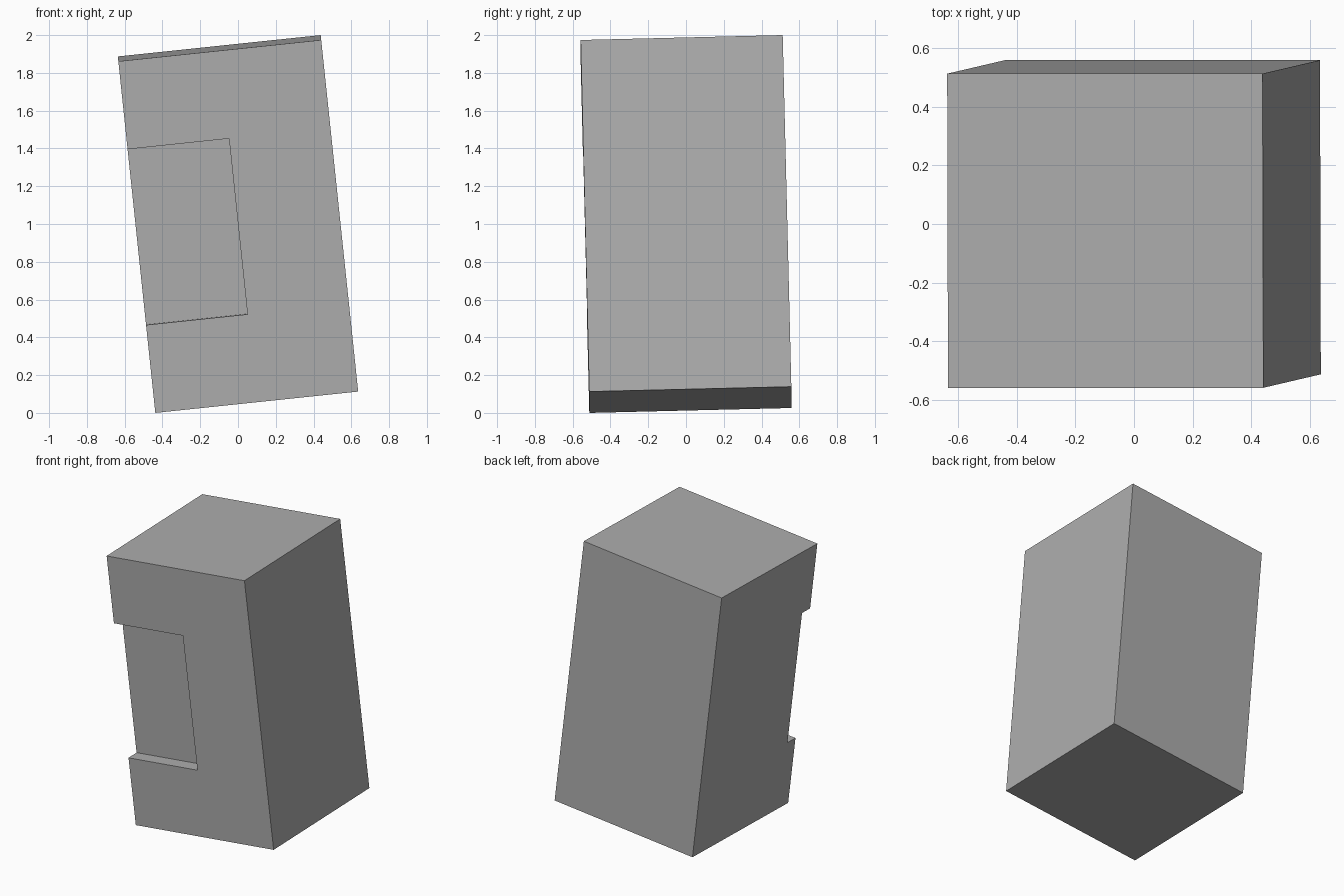
import bpy
from math import radians
from mathutils import Euler, Matrix, Vector

old = bpy.data.objects.get("Cube")
if old:
    bpy.data.objects.remove(old, do_unlink=True)

WIDTH, DEPTH, HEIGHT = 1.08, 1.07, 1.872
RECESS_DEPTH = 0.09
OVERSHOOT = 0.1

# Whole block leans to one side and slightly forward
lean = Matrix.Translation((0, 0, 1)) @ Euler((radians(1.4), radians(-6), 0)).to_matrix().to_4x4()


def box(name, low, high):
    """Box between two corners in the block's own leaning frame."""
    low, high = Vector(low), Vector(high)
    bpy.ops.mesh.primitive_cube_add(size=1)
    obj = bpy.context.object
    obj.name = obj.data.name = name
    obj.data.transform(Matrix.Translation((low + high) / 2) @ Matrix.Diagonal((*(high - low), 1)))
    obj.matrix_world = lean
    return obj


# Main block
corner = Vector((WIDTH, DEPTH, HEIGHT)) / 2
block = box("leaning_block", -corner, corner)

grey = bpy.data.materials.new("plain_grey")
grey.use_nodes = True
colour = (0.42, 0.42, 0.42, 1)
grey.diffuse_color = colour
grey.node_tree.nodes["Principled BSDF"].inputs["Base Color"].default_value = colour
block.data.materials.append(grey)

# Shallow front recess, open on one side: half the width, middle half of the height
cutter = box("recess_cutter",
             (-WIDTH / 2 - OVERSHOOT, -DEPTH / 2 - OVERSHOOT, -HEIGHT / 4),
             (0, -DEPTH / 2 + RECESS_DEPTH, HEIGHT / 4))
cutter.hide_render = True
cutter.data.materials.append(grey)

cut = block.modifiers.new("recess", "BOOLEAN")
cut.operation = "DIFFERENCE"
cut.solver = "EXACT"
cut.object = cutter
bpy.context.view_layer.update()
bpy.context.view_layer.objects.active = block
bpy.ops.object.modifier_apply(modifier=cut.name)
bpy.data.objects.remove(cutter, do_unlink=True)
